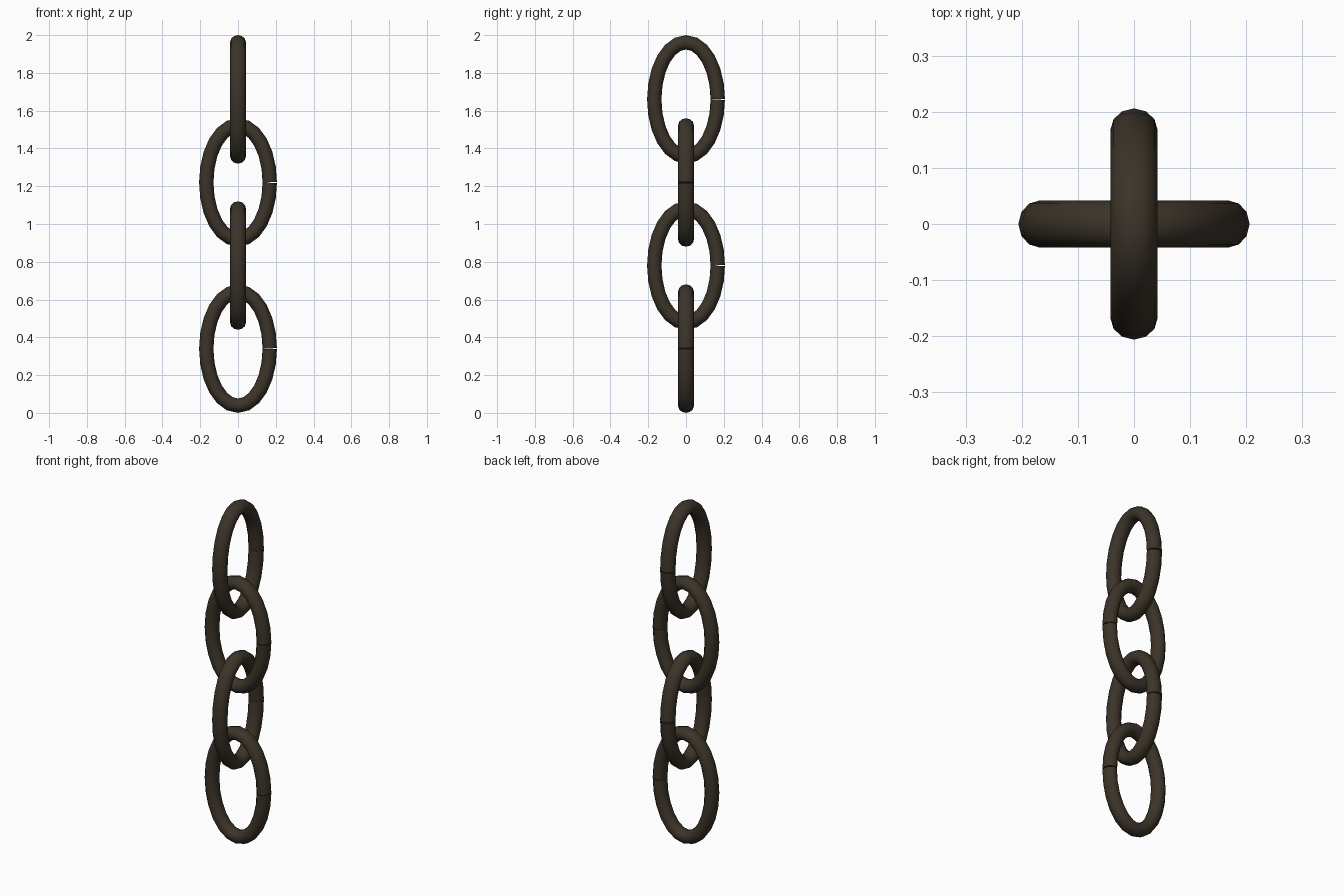
import bpy
import bmesh
from math import sin, cos, pi, radians

cube = bpy.data.objects.get("Cube")
if cube:
    bpy.data.objects.remove(cube, do_unlink=True)

iron = bpy.data.materials.new("dark_brown_iron")
iron.use_nodes = True
colour = (0.045, 0.034, 0.022, 1)
iron.diffuse_color = colour
bsdf = iron.node_tree.nodes["Principled BSDF"]
bsdf.inputs["Base Color"].default_value = colour
bsdf.inputs["Roughness"].default_value = 0.8

HALF_W, HALF_H = 0.168, 0.302      # centre line of the oval
BAR_IN, BAR_OUT = 0.038, 0.042     # bar radius in and across the oval's plane
STEPS, SIDES = 24, 12
GAP = 0.003                        # half opening of the joint


def make_link(name, height, turn):
    """Oval bent bar whose two ends meet at a fine joint on one side."""
    bm = bmesh.new()
    rings = []
    for i in range(STEPS + 1):
        a = 2 * pi * i / STEPS
        # outward direction of the oval at this point
        nx, nz = HALF_H * cos(a), HALF_W * sin(a)
        length = (nx * nx + nz * nz) ** 0.5
        nx, nz = nx / length, nz / length
        ring = []
        for j in range(SIDES):
            b = 2 * pi * j / SIDES
            r = BAR_IN * cos(b)
            z = HALF_H * sin(a) + nz * r
            # the joint opens towards the outside
            open_by = GAP * (1 + cos(b)) / 2
            if i == 0:
                z += open_by
            elif i == STEPS:
                z -= open_by
            ring.append(bm.verts.new((HALF_W * cos(a) + nx * r, BAR_OUT * sin(b), z)))
        rings.append(ring)
    for r1, r2 in zip(rings, rings[1:]):
        for j in range(SIDES):
            k = (j + 1) % SIDES
            bm.faces.new((r1[j], r1[k], r2[k], r2[j]))
    # bar ends
    bm.faces.new(rings[0])
    bm.faces.new(rings[-1])
    bmesh.ops.recalc_face_normals(bm, faces=bm.faces)
    mesh = bpy.data.meshes.new(name)
    bm.to_mesh(mesh)
    bm.free()
    mesh.materials.append(iron)
    link = bpy.data.objects.new(name, mesh)
    link.location.z = height
    link.rotation_euler.z = turn
    bpy.context.collection.objects.link(link)
    return link


# Four links, each turned a quarter from its neighbour
names = ["bottom_link", "lower_middle_link", "upper_middle_link", "top_link"]
bpy.ops.object.select_all(action="DESELECT")
for i, name in enumerate(names):
    link = make_link(name, 0.34 + 0.44 * i, pi / 2 * (i % 2))
    link.select_set(True)
    bpy.context.view_layer.objects.active = link
bpy.ops.object.shade_smooth_by_angle(angle=radians(40))
